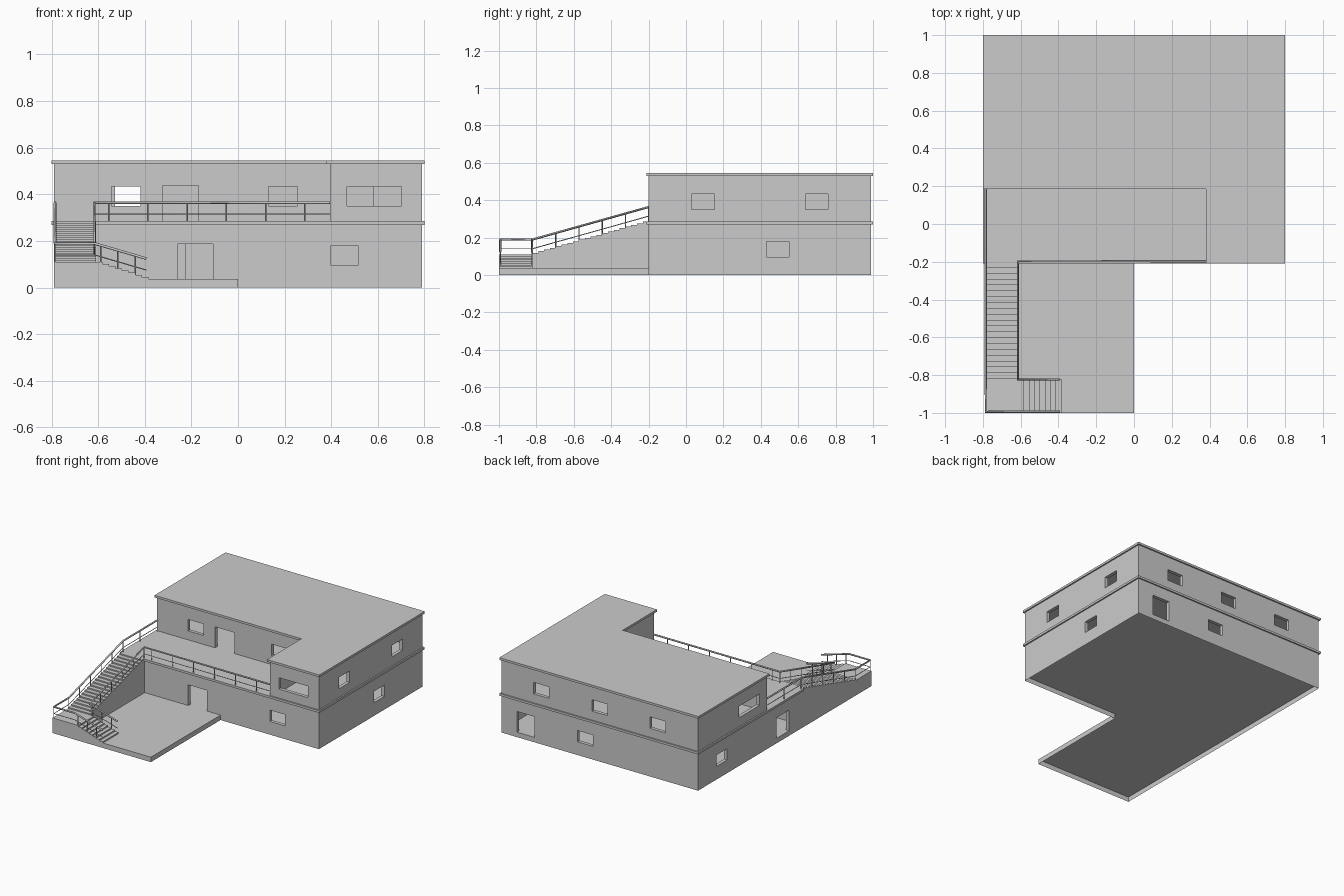
import bpy, bmesh
from mathutils import Vector

cube = bpy.data.objects.get("Cube")
if cube:
    bpy.data.objects.remove(cube)

grey = bpy.data.materials.new("plain grey")
grey.use_nodes = True
grey.diffuse_color = (0.6, 0.6, 0.6, 1)
grey.node_tree.nodes["Principled BSDF"].inputs["Base Color"].default_value = (0.6, 0.6, 0.6, 1)

GROUND, FLOOR, ROOF = 0.036, 0.285, 0.529
SLAB = 0.016
THICK = 0.025


def finish(name, bm):
    bmesh.ops.recalc_face_normals(bm, faces=bm.faces[:])
    mesh = bpy.data.meshes.new(name)
    bm.to_mesh(mesh)
    bm.free()
    mesh.materials.append(grey)
    obj = bpy.data.objects.new(name, mesh)
    bpy.context.collection.objects.link(obj)
    return obj


def prism(name, outline, sweep, open_start=False):
    """Extrude a closed outline of 3D points along a vector."""
    bm = bmesh.new()
    face = bm.faces.new([bm.verts.new(p) for p in outline])
    moved = bmesh.ops.extrude_face_region(bm, geom=[face], use_keep_orig=True)["geom"]
    verts = [v for v in moved if isinstance(v, bmesh.types.BMVert)]
    bmesh.ops.translate(bm, verts=verts, vec=sweep)
    bmesh.ops.recalc_face_normals(bm, faces=bm.faces[:])
    if open_start:
        bmesh.ops.delete(bm, geom=[face], context="FACES_ONLY")
    return finish(name, bm)


def slab(name, outline, z0, z1, open_start=False):
    return prism(name, [(x, y, z0) for x, y in outline], (0, 0, z1 - z0), open_start)


def rect(x0, x1, y0, y1):
    return [(x0, y0), (x1, y0), (x1, y1), (x0, y1)]


def wall(name, axis, place, span, height, inward, openings=()):
    """Wall along x or y; openings are (start, end, bottom, top)."""
    us = sorted({*span, *(u for o in openings for u in o[:2])})
    zs = sorted({*height, *(z for o in openings for z in o[2:])})

    def point(u, z, depth):
        d = place + inward * depth
        return (u, d, z) if axis == "x" else (d, u, z)

    bm = bmesh.new()
    for u0, u1 in zip(us, us[1:]):
        for z0, z1 in zip(zs, zs[1:]):
            um, zm = (u0 + u1) / 2, (z0 + z1) / 2
            if any(a < um < b and c < zm < d for a, b, c, d in openings):
                continue
            bm.faces.new([bm.verts.new(point(u, z, 0))
                          for u, z in ((u0, z0), (u1, z0), (u1, z1), (u0, z1))])
    bmesh.ops.remove_doubles(bm, verts=bm.verts[:], dist=0.0001)
    moved = bmesh.ops.extrude_face_region(bm, geom=bm.faces[:], use_keep_orig=True)["geom"]
    verts = [v for v in moved if isinstance(v, bmesh.types.BMVert)]
    bmesh.ops.translate(bm, verts=verts, vec=Vector(point(0, 0, THICK)) - Vector(point(0, 0, 0)))
    return finish(name, bm)


def low_window(a, b):
    return (a, b, 0.096, 0.178)


def high_window(a, b):
    return (a, b, 0.35, 0.433)


def low_door(a, b):
    return (a, b, GROUND, 0.186)


def high_door(a, b):
    return (a, b, FLOOR, 0.437)


# Raised base under house and terrace, hollow from below
slab("base", [(-0.79, -1), (0, -1), (0, -0.2), (0.79, -0.2), (0.79, 0.99), (-0.79, 0.99)],
     0, GROUND, open_start=True)

# Upper floor and roof
slab("upper_floor", rect(-0.8, 0.8, -0.21, 1), FLOOR - SLAB, FLOOR)
slab("roof", [(-0.8, 0.185), (0.38, 0.185), (0.38, -0.21), (0.8, -0.21), (0.8, 1), (-0.8, 1)],
     ROOF, ROOF + SLAB)

# Lower storey
low = (GROUND, FLOOR - SLAB)
wide, deep = (-0.79, 0.79), (-0.2, 0.99)
wall("lower_front_wall", "x", -0.2, wide, low, 1,
     [low_door(-0.26, -0.108), low_window(0.396, 0.517)])
wall("lower_back_wall", "x", 0.99, wide, low, -1,
     [low_door(0.523, 0.665), low_window(0.055, 0.178)])
wall("lower_left_wall", "y", 0.79, deep, low, -1, [low_window(0.43, 0.551)])
wall("lower_right_wall", "y", -0.79, deep, low, 1,
     [low_window(0.655, 0.777), low_door(-0.055, 0.09)])
wall("lower_partition", "x", 0.2, (-0.77, -0.223), low, 1)

# Upper storey, set back behind the balcony
high = (FLOOR, ROOF)
wall("upper_front_wall", "x", 0.2, (-0.79, 0.41), high, 1,
     [high_window(-0.542, -0.418), high_door(-0.324, -0.169), high_window(0.131, 0.255)])
wall("wing_front_wall", "x", -0.2, (0.397, 0.79), high, 1, [high_window(0.468, 0.702)])
wall("wing_side_wall", "y", 0.397, (-0.2, 0.21), high, 1)
wall("upper_back_wall", "x", 0.99, wide, high, -1,
     [high_window(c - 0.062, c + 0.062) for c in (-0.465, 0, 0.469)])
wall("upper_left_wall", "y", 0.79, deep, high, -1,
     [high_window(0.029, 0.152), high_window(0.638, 0.76)])
wall("upper_right_wall", "y", -0.79, (0.2, 0.99), high, 1, [high_window(0.285, 0.52)])
wall("upper_partition", "x", 0.2, (0.4, 0.584), high, 1)


# Outdoor stairs: solid stepped flights joined by a landing
def flight(name, start, end, z0, z1, steps, to_point, sweep):
    outline = [(start, GROUND)]
    for i in range(steps):
        z = z0 + (z1 - z0) * (i + 1) / steps
        outline += [(start + (end - start) * k / steps, z) for k in (i, i + 1)]
    outline.append((end, GROUND))
    return prism(name, [to_point(u, z) for u, z in outline], sweep)


LANDING = 0.11
slab("stair_landing", rect(-0.79, -0.61, -1, -0.82), GROUND, LANDING)
flight("main_stairs", -0.82, -0.2, LANDING, FLOOR, 20,
       lambda u, z: (-0.79, u, z), (0.18, 0, 0))
flight("lower_stairs", -0.385, -0.61, GROUND, LANDING, 8,
       lambda u, z: (u, -1, z), (0, 0.18, 0))


# Railings: top rail, thin middle rail and posts
def railing(name, path, posts):
    """Each stretch of the path has (number of posts, offset of the first)."""
    curve = bpy.data.curves.new(name, "CURVE")
    curve.dimensions = "3D"
    curve.bevel_depth = 0.006
    curve.bevel_resolution = 1
    curve.use_fill_caps = True

    def bar(points, radius):
        spline = curve.splines.new("POLY")
        spline.points.add(len(points) - 1)
        for p, co in zip(spline.points, points):
            p.co = (*co, 1)
            p.radius = radius

    path = [Vector(p) for p in path]
    up = Vector((0, 0, 1))
    bar([p + up * 0.079 for p in path], 1)
    bar([p + up * 0.03 for p in path], 0.4)
    for a, b, (count, first) in zip(path, path[1:], posts):
        for i in range(count):
            foot = a.lerp(b, (i + first) / count)
            bar([foot - up * 0.005, foot + up * 0.079], 0.5)
    curve.materials.append(grey)
    obj = bpy.data.objects.new(name, curve)
    bpy.context.collection.objects.link(obj)
    bpy.ops.object.select_all(action="DESELECT")
    obj.select_set(True)
    bpy.context.view_layer.objects.active = obj
    bpy.ops.object.convert(target="MESH")


railing("outer_railing",
        [(-0.785, 0.195, FLOOR), (-0.785, -0.2, FLOOR), (-0.785, -0.82, LANDING),
         (-0.785, -0.993, LANDING), (-0.615, -0.993, LANDING), (-0.393, -0.993, 0.045)],
        [(2, 0), (5, 0), (1, 0), (1, 0), (3, 0.35)])
railing("inner_railing",
        [(0.395, -0.197, FLOOR), (-0.616, -0.197, FLOOR),
         (-0.616, -0.823, LANDING), (-0.393, -0.823, 0.045)],
        [(6, 0.64), (5, 0), (3, 0.35)])
